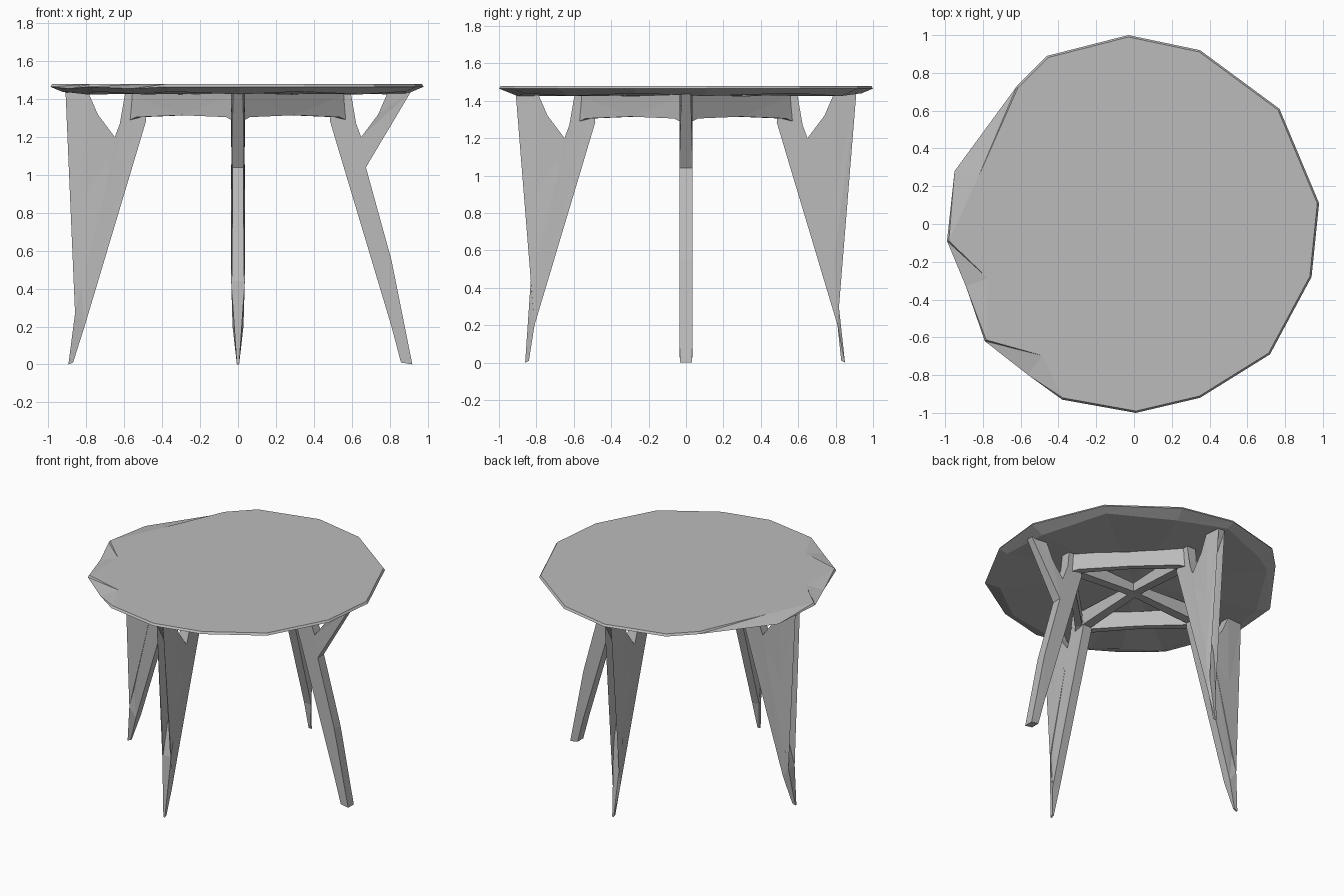
import bpy, bmesh, math
from mathutils import Matrix, Vector

if "Cube" in bpy.data.objects:
    bpy.data.objects.remove(bpy.data.objects["Cube"])

grey = bpy.data.materials.new("light grey")
grey.diffuse_color = (0.5, 0.5, 0.5, 1)
grey.use_nodes = True
grey.node_tree.nodes["Principled BSDF"].inputs["Base Color"].default_value = grey.diffuse_color


def finish(name, bm):
    bmesh.ops.recalc_face_normals(bm, faces=bm.faces)
    me = bpy.data.meshes.new(name)
    bm.to_mesh(me)
    bm.free()
    me.materials.append(grey)
    ob = bpy.data.objects.new(name, me)
    bpy.context.collection.objects.link(ob)
    return ob


def slab(name, pts, turn=0.0, shift=(0, 0, 0)):
    """Side profile of (r, z, half width), given thickness and turned about z."""
    bm = bmesh.new()
    a = [bm.verts.new((r, -w, z)) for r, z, w in pts]
    b = [bm.verts.new((r, w, z)) for r, z, w in pts]
    n = len(pts)
    for i in range(n):
        j = (i + 1) % n
        bm.faces.new((a[i], a[j], b[j], b[i]))
    caps = [bm.faces.new(a), bm.faces.new(b[::-1])]
    bmesh.ops.triangulate(bm, faces=caps)
    mat = Matrix.Rotation(turn, 4, 'Z') @ Matrix.Translation(shift)
    bmesh.ops.transform(bm, matrix=mat, verts=bm.verts)
    return finish(name, bm)


# Table top: irregular outline (x, y, chipped corner flag)
outline = [(-0.03, 1.0, 0), (0.35, 0.92, 0), (0.77, 0.61, 0), (0.98, 0.11, 0),
           (0.94, -0.28, 0), (0.72, -0.69, 0), (0.35, -0.92, 0), (0.01, -1.0, 0),
           (-0.38, -0.93, 0), (-0.56, -0.80, 1), (-0.79, -0.62, 0), (-0.89, -0.33, 1),
           (-0.99, -0.09, 0), (-0.95, 0.28, 1), (-0.62, 0.73, 0), (-0.46, 0.89, 0)]
bm = bmesh.new()
top, rim, low = [], [], []
for i, (x, y, chip) in enumerate(outline):
    s = 0.87 if chip else 0.99
    top.append(bm.verts.new((x * s, y * s, 1.48)))
    rim.append(bm.verts.new((x, y, 1.455 if chip else 1.465)))
    s = 0.90 if i % 2 else 0.94
    low.append(bm.verts.new((x * s, y * s, 1.425 if i % 2 else 1.44)))
for u, v in ((top, rim), (rim, low)):
    for i in range(len(outline)):
        j = (i + 1) % len(outline)
        bm.faces.new((u[i], v[i], v[j]))
        bm.faces.new((u[i], v[j], u[j]))
bm.faces.new(top)
hub = bm.verts.new((0, 0, 1.43))
for i in range(len(outline)):
    bm.faces.new((low[i], hub, low[(i + 1) % len(outline)]))
finish("table_top", bm)

# Forked legs: name, turn, inner foot r, outer foot r, foot half width, knee (r, z)
legs = [("right_leg", 0, 0.86, 0.92, 0.033, (0.81, 0.55)),
        ("back_leg", 90, 0.83, 0.85, 0.006, (0.79, 0.55)),
        ("left_leg", 180, 0.87, 0.895, 0.006, (0.86, 0.27)),
        ("front_leg", 270, 0.84, 0.86, 0.006, (0.83, 0.44))]
W = 0.036
for name, deg, r0, r1, fw, knee in legs:
    inner = (0.81, 0.20, W * 0.8) if name != "right_leg" else (0.81, 0.20, W)
    slab(name, [(r0, 0.01, fw), (r1, 0.0, fw), (*knee, W), (0.675, 1.04, W),
                (0.91, 1.435, W * 0.7), (0.79, 1.435, W), (0.74, 1.32, W),
                (0.65, 1.20, W), (0.605, 1.32, W), (0.595, 1.435, W),
                (0.50, 1.435, W), (0.485, 1.285, W), inner],
         math.radians(deg))

# Aprons joining neighbouring legs, with flared ends
L = 0.42
for k, name in enumerate(("back_right", "back_left", "front_left", "front_right")):
    slab(name + "_apron",
         [(-L, 1.435, 0.02), (0, 1.425, 0.02), (L, 1.435, 0.02), (L, 1.275, 0.03),
          (L * 0.8, 1.305, 0.025), (0, 1.315, 0.02), (-L * 0.8, 1.305, 0.025),
          (-L, 1.275, 0.03)],
         math.radians(-45 + 90 * k), (0, 0.40, 0))

# Cross braces under the top between opposite legs
for name, deg in (("side_brace", 0), ("depth_brace", 90)):
    slab(name, [(-0.54, 1.42, 0.035), (0, 1.40, 0.03), (0.54, 1.42, 0.035),
                (0.52, 1.31, 0.035), (0, 1.34, 0.03), (-0.52, 1.31, 0.035)],
         math.radians(deg))
